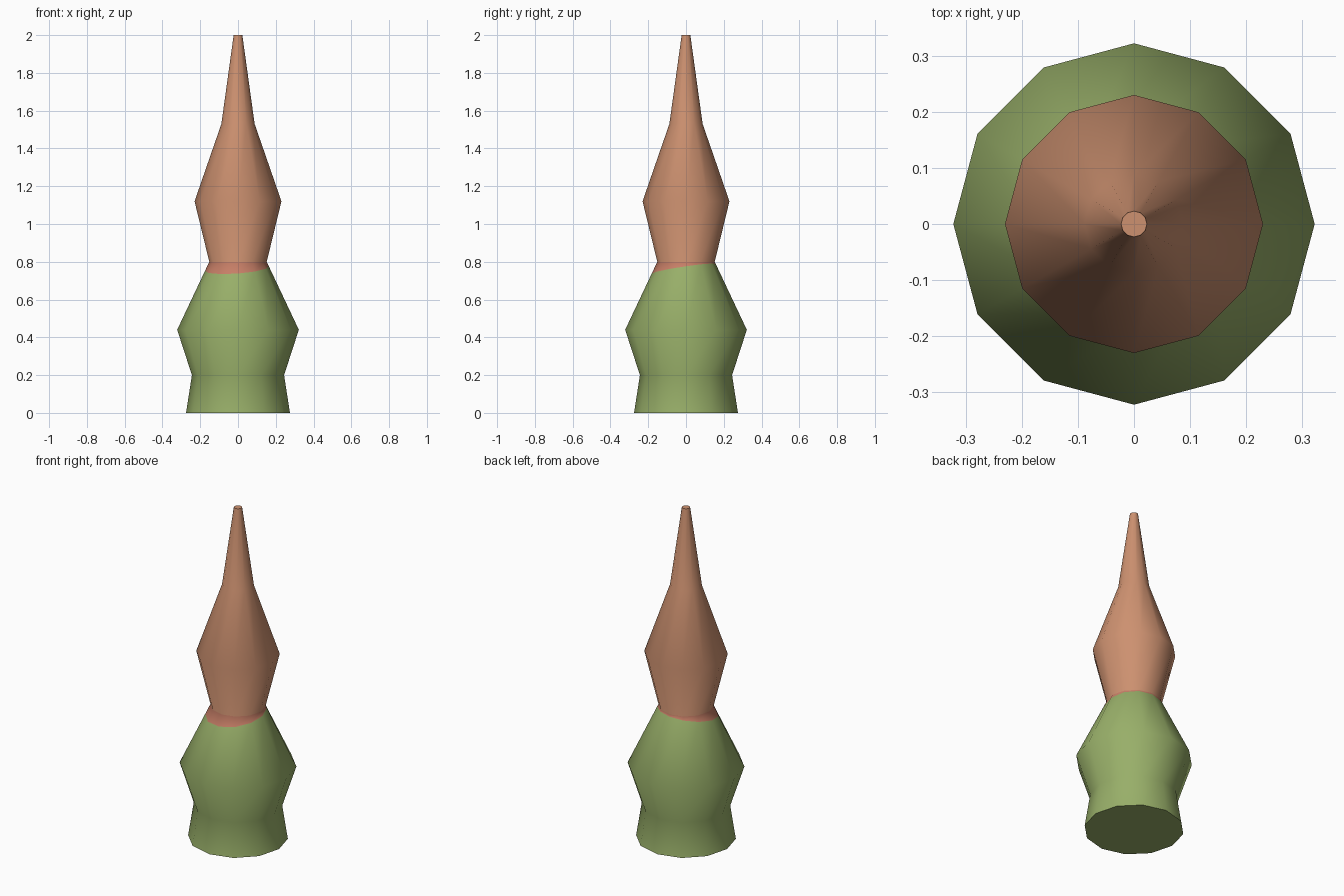
import bpy, bmesh, math
from mathutils import Vector

if "Cube" in bpy.data.objects:
    bpy.data.objects.remove(bpy.data.objects["Cube"])

SIDES = 12
# (radius, height) from the base to the tip
PROFILE = [(0.275, 0), (0.244, 0.2), (0.322, 0.44), (0.152, 0.8),
           (0.23, 1.12), (0.088, 1.53), (0.023, 2.0)]


def material(name, rgb):
    m = bpy.data.materials.new(name)
    m.diffuse_color = (*rgb, 1)
    m.use_nodes = True
    m.node_tree.nodes["Principled BSDF"].inputs["Base Color"].default_value = m.diffuse_color
    return m


# Turned body: stacked rings joined by quads, capped at both ends
bm = bmesh.new()
rings = []
for r, z in PROFILE:
    rings.append([bm.verts.new((r * math.cos(2 * math.pi * i / SIDES),
                                r * math.sin(2 * math.pi * i / SIDES), z))
                  for i in range(SIDES)])
for low, high in zip(rings, rings[1:]):
    for i in range(SIDES):
        j = (i + 1) % SIDES
        bm.faces.new((low[i], low[j], high[j], high[i]))
bm.faces.new(rings[0][::-1])
bm.faces.new(rings[-1])

# Slightly tilted paint line just below the waist
point = Vector((0, 0, 0.765))
normal = Vector((-0.07, -0.15, 1)).normalized()
bmesh.ops.bisect_plane(bm, geom=bm.verts[:] + bm.edges[:] + bm.faces[:],
                       plane_co=point, plane_no=normal, dist=1e-5)

# Green below the line, a reddish edge up to the waist, brown above
for f in bm.faces:
    c = f.calc_center_median()
    if (c - point).dot(normal) < 0:
        f.material_index = 0
    else:
        f.material_index = 1 if c.z < 0.8 else 2
bmesh.ops.recalc_face_normals(bm, faces=bm.faces[:])

mesh = bpy.data.meshes.new("turned_body")
bm.to_mesh(mesh)
bm.free()
mesh.materials.append(material("leaf green", (0.314, 0.428, 0.141)))
mesh.materials.append(material("reddish clay", (0.57, 0.21, 0.135)))
mesh.materials.append(material("clay brown", (0.61, 0.283, 0.162)))
body = bpy.data.objects.new("turned_body", mesh)
bpy.context.collection.objects.link(body)

# Smooth sides, crisp caps
bpy.context.view_layer.objects.active = body
body.select_set(True)
bpy.ops.object.shade_smooth_by_angle(angle=math.radians(60))
